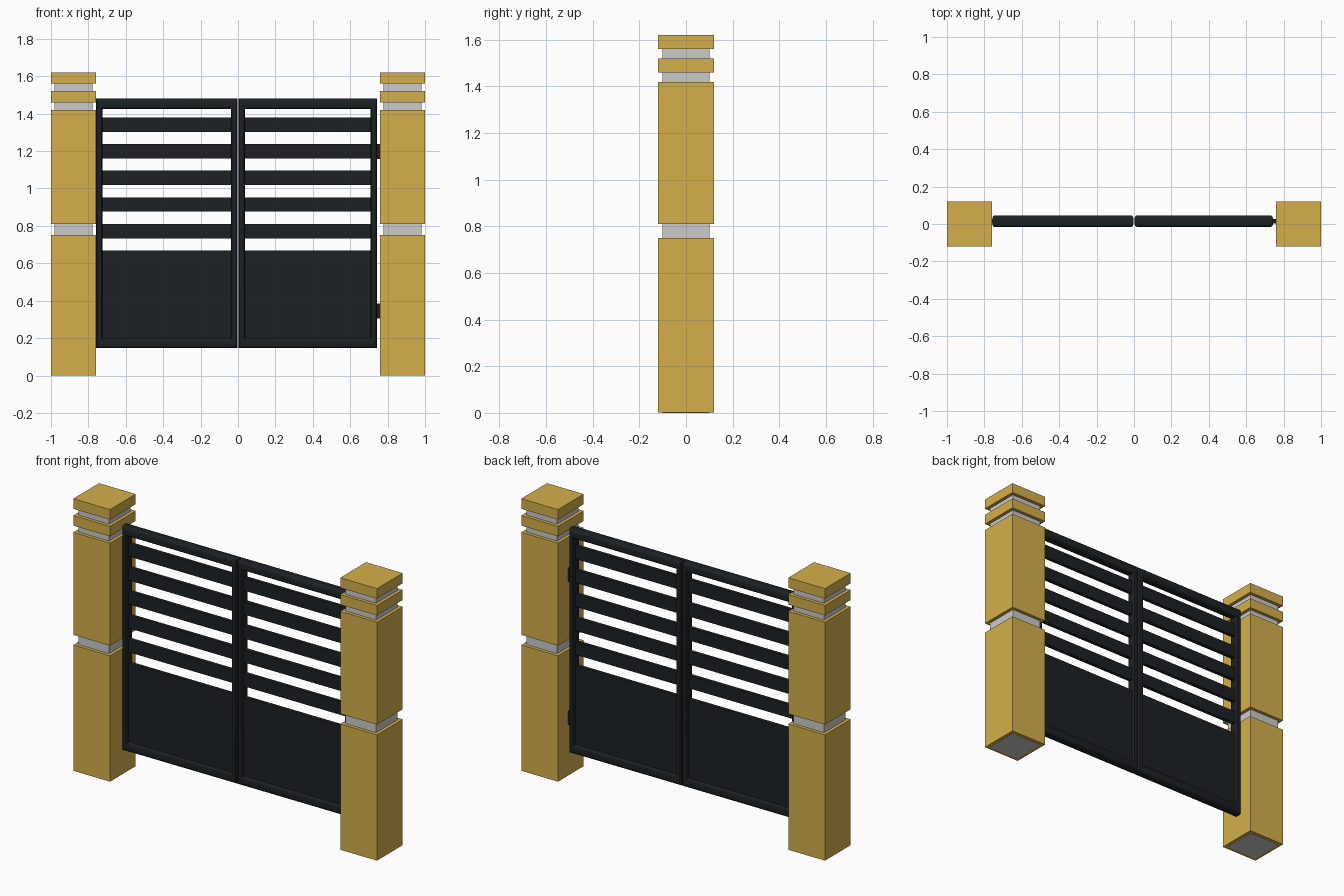
import bpy, bmesh, math

if "Cube" in bpy.data.objects:
    bpy.data.objects.remove(bpy.data.objects["Cube"])


def material(name, rgb):
    m = bpy.data.materials.new(name)
    m.diffuse_color = (*rgb, 1)
    m.use_nodes = True
    m.node_tree.nodes["Principled BSDF"].inputs["Base Color"].default_value = m.diffuse_color
    return m


STONE = material("ochre_stone", (0.66, 0.43, 0.07))
METAL = material("dark_metal", (0.012, 0.015, 0.017))
GATE_Y = 0.015


def finish(name, bm, mat):
    bmesh.ops.recalc_face_normals(bm, faces=bm.faces)
    me = bpy.data.meshes.new(name)
    bm.to_mesh(me)
    bm.free()
    ob = bpy.data.objects.new(name, me)
    bpy.context.collection.objects.link(ob)
    if mat:
        me.materials.append(mat)
    return ob


def box(name, x, y, z, mat=None):
    """Box from (min, max) ranges."""
    bm = bmesh.new()
    bmesh.ops.create_cube(bm, size=1)
    for v in bm.verts:
        v.co = [(r[0] + r[1]) / 2 + c * (r[1] - r[0]) for c, r in zip(v.co, (x, y, z))]
    return finish(name, bm, mat)


def frame(name, x0, x1, z0, z1, wx, wz, depth):
    """Mitred rectangular frame swept from a rounded section."""
    section = []
    for cu, cv, start in ((1, 1, 0), (-1, 1, 90), (-1, -1, 180), (1, -1, 270)):
        for k in range(4):
            a = math.radians(start + 30 * k)
            section.append((0.4 * cu + 0.6 * math.cos(a), 0.4 * cv + 0.6 * math.sin(a)))
    bm = bmesh.new()
    rings = []
    for sx, sz in ((-1, -1), (1, -1), (1, 1), (-1, 1)):
        cx = x0 if sx < 0 else x1
        cz = z0 if sz < 0 else z1
        rings.append([bm.verts.new((cx - sx * (1 - u) * wx / 2,
                                    GATE_Y + v * depth / 2,
                                    cz - sz * (1 - u) * wz / 2)) for u, v in section])
    n = len(section)
    for i in range(4):
        a, b = rings[i], rings[(i + 1) % 4]
        for j in range(n):
            k = (j + 1) % n
            bm.faces.new((a[j], a[k], b[k], b[j]))
    ob = finish(name, bm, METAL)
    bpy.context.view_layer.objects.active = ob
    ob.select_set(True)
    bpy.ops.object.shade_smooth_by_angle(angle=math.radians(35))
    ob.select_set(False)


# Pillars: grey core with stone blocks and cap courses
blocks = [("lower_block", 0.001, 0.75), ("upper_block", 0.81, 1.42),
          ("lower_cap", 1.46, 1.52), ("upper_cap", 1.56, 1.62)]
for side, cx in (("left", -0.879), ("right", 0.879)):
    box(f"{side}_pillar_core", (cx - 0.101, cx + 0.101), (-0.101, 0.101), (0, 1.59))
    for part, z0, z1 in blocks:
        box(f"{side}_pillar_{part}", (cx - 0.121, cx + 0.121), (-0.121, 0.121), (z0, z1), STONE)

# Gate leaves: frame, bottom panel and slats
for side, x0, x1 in (("left", -0.758, -0.003), ("right", 0.003, 0.743)):
    frame(f"{side}_gate_frame", x0, x1, 0.146, 1.48, 0.034, 0.054, 0.06)
    inner = (x0 + 0.015, x1 - 0.015)
    y = (GATE_Y - 0.011, GATE_Y + 0.011)
    box(f"{side}_gate_panel", inner, y, (0.17, 0.668), METAL)
    for i in range(5):
        z = 0.733 + 0.1425 * i
        box(f"{side}_gate_slat_{i + 1}", inner, y, (z, z + 0.077), METAL)

# Hinges on the exposed side
for name, z0, z1 in (("lower_hinge", 0.305, 0.385), ("upper_hinge", 1.157, 1.237)):
    box(name, (0.73, 0.765), (GATE_Y - 0.012, GATE_Y + 0.012), (z0, z1), METAL)
